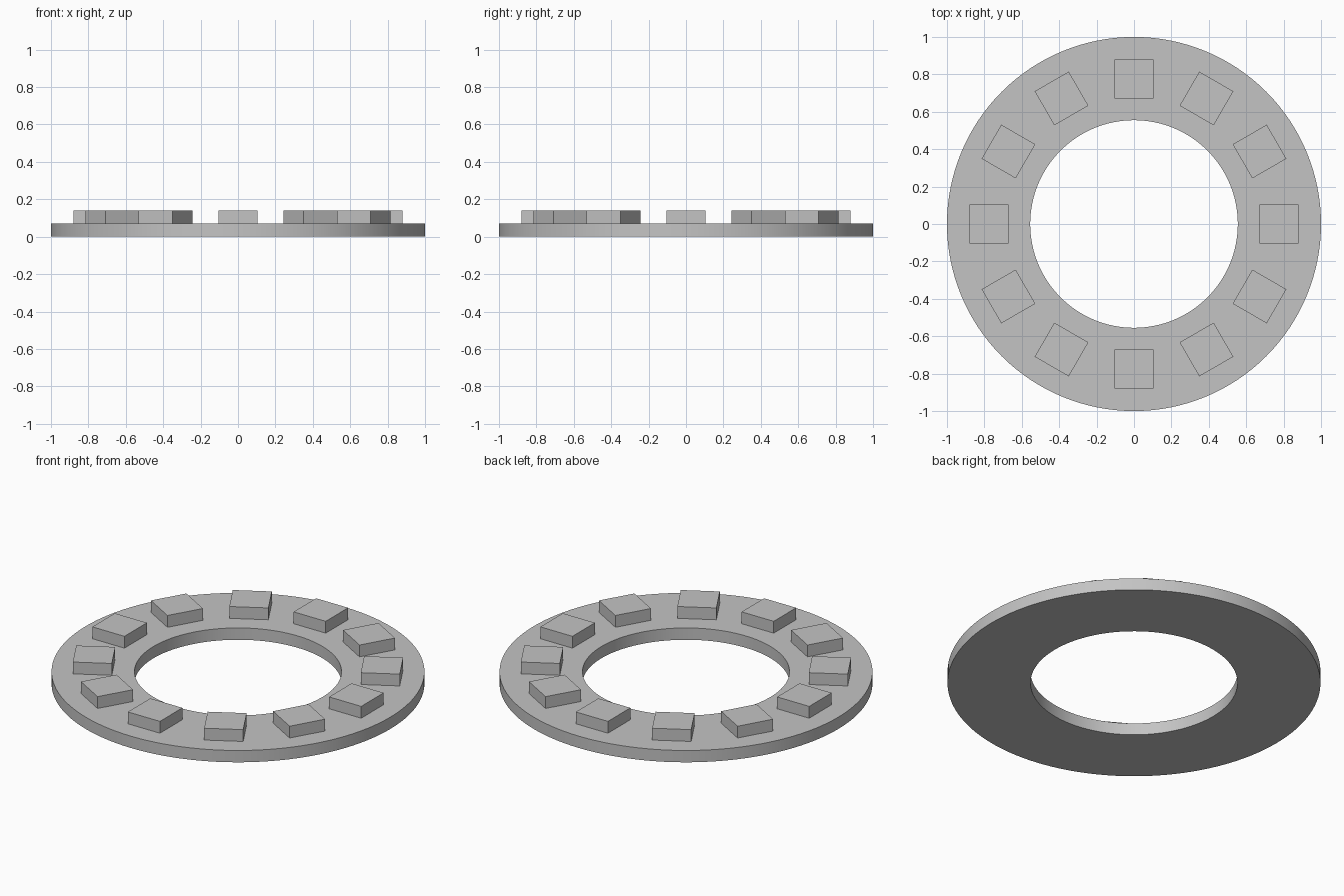
import bpy
import bmesh
from math import cos, sin, tau, radians
from mathutils import Matrix

OUTER, INNER, THICK = 1.0, 0.555, 0.07
SEGMENTS = 128
BLOCKS, BLOCK_RADIUS, BLOCK_SIZE, BLOCK_HEIGHT = 12, 0.775, 0.21, 0.07

cube = bpy.data.objects.get("Cube")
if cube:
    bpy.data.objects.remove(cube, do_unlink=True)

grey = bpy.data.materials.new("plain_grey")
grey.use_nodes = True
colour = (0.55, 0.55, 0.55, 1.0)
grey.diffuse_color = colour
grey.node_tree.nodes["Principled BSDF"].inputs["Base Color"].default_value = colour


def add_object(name, bm):
    bmesh.ops.recalc_face_normals(bm, faces=bm.faces)
    mesh = bpy.data.meshes.new(name)
    bm.to_mesh(mesh)
    bm.free()
    mesh.materials.append(grey)
    obj = bpy.data.objects.new(name, mesh)
    bpy.context.collection.objects.link(obj)
    return obj


# Flat ring: four circles joined into a closed rectangular section
bm = bmesh.new()
section = [(INNER, 0), (OUTER, 0), (OUTER, THICK), (INNER, THICK)]
loops = [[bm.verts.new((r * cos(tau * i / SEGMENTS), r * sin(tau * i / SEGMENTS), z))
          for i in range(SEGMENTS)] for r, z in section]
for k, loop in enumerate(loops):
    following = loops[(k + 1) % len(loops)]
    for i in range(SEGMENTS):
        j = (i + 1) % SEGMENTS
        bm.faces.new((loop[i], loop[j], following[j], following[i]))
ring = add_object("ring", bm)
bpy.ops.object.select_all(action='DESELECT')
ring.select_set(True)
bpy.context.view_layer.objects.active = ring
bpy.ops.object.shade_smooth_by_angle(angle=radians(30))

# Square blocks spaced around the ring, each turned to face the centre
for n in range(BLOCKS):
    bm = bmesh.new()
    place = (Matrix.Rotation(tau * n / BLOCKS, 4, 'Z')
             @ Matrix.Translation((BLOCK_RADIUS, 0, THICK + BLOCK_HEIGHT / 2))
             @ Matrix.Diagonal((BLOCK_SIZE, BLOCK_SIZE, BLOCK_HEIGHT, 1)))
    bmesh.ops.create_cube(bm, size=1, matrix=place)
    add_object(f"block_{n + 1}", bm)
